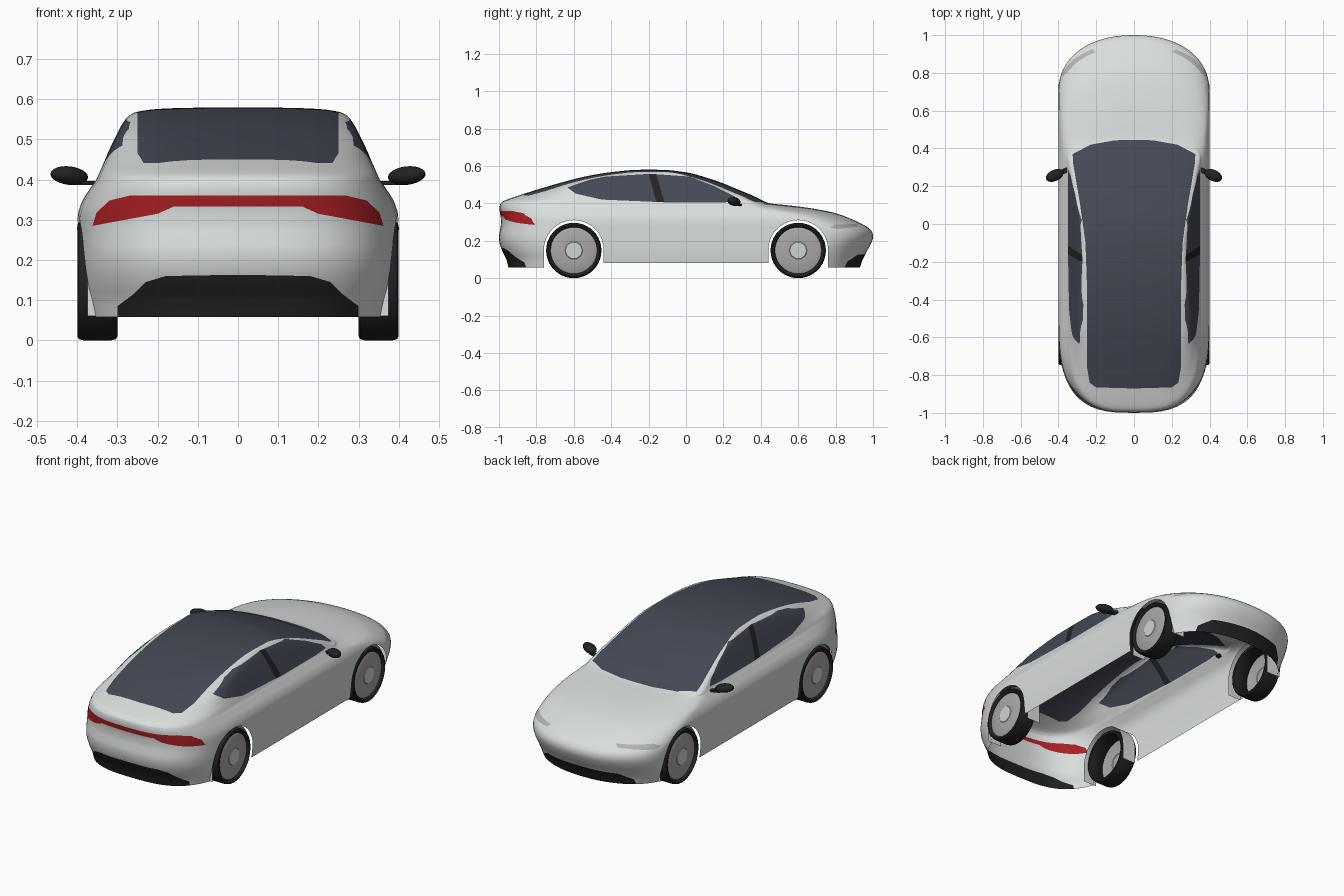
import bpy, bmesh, math
from mathutils import Vector, Matrix

if "Cube" in bpy.data.objects:
    bpy.data.objects.remove(bpy.data.objects["Cube"])

# ---------- materials ----------
COLORS = {
    "body_paint": (0.70, 0.735, 0.715), "glass": (0.058, 0.066, 0.088),
    "black_trim": (0.016, 0.016, 0.016), "tail_red": (0.40, 0.014, 0.016),
    "headlight": (0.45, 0.45, 0.46), "rim_grey": (0.40, 0.38, 0.40),
    "hub_light": (0.64, 0.66, 0.66)}
MATS = {}
for n, c in COLORS.items():
    MATS[n] = bpy.data.materials.new(n)
    MATS[n].diffuse_color = (*c, 1)


def finish(name, bm, mats, angle=40):
    """Turn a right-hand half into a mirrored, smooth-shaded object."""
    bmesh.ops.recalc_face_normals(bm, faces=bm.faces[:])
    me = bpy.data.meshes.new(name)
    bm.to_mesh(me)
    bm.free()
    for m in mats:
        me.materials.append(MATS[m])
    me.shade_smooth()
    me.set_sharp_from_angle(angle=math.radians(angle))
    ob = bpy.data.objects.new(name, me)
    bpy.context.collection.objects.link(ob)
    mod = ob.modifiers.new("Mirror", 'MIRROR')
    mod.use_clip = True
    mod.merge_threshold = 0.0005
    return ob


def inside(p, poly):
    hit = False
    for (ax, ay), (bx, by) in zip(poly, poly[1:] + poly[:1]):
        if (ay > p[1]) != (by > p[1]) and p[0] < (bx - ax) * (p[1] - ay) / (by - ay) + ax:
            hit = not hit
    return hit


def paint(bm, poly, axes, mat, ok):
    """Cut a polygon, seen along one axis, into the skin; colour it or delete it."""
    i, j = axes
    for a, b in zip(poly, poly[1:] + poly[:1]):
        lo = [min(a[k], b[k]) - 1e-4 for k in (0, 1)]
        hi = [max(a[k], b[k]) + 1e-4 for k in (0, 1)]
        faces = []
        for f in bm.faces:
            if ok(f.calc_center_median()):
                u = [v.co[i] for v in f.verts]
                w = [v.co[j] for v in f.verts]
                if max(u) > lo[0] and min(u) < hi[0] and max(w) > lo[1] and min(w) < hi[1]:
                    faces.append(f)
        co, no = Vector((0, 0, 0)), Vector((0, 0, 0))
        co[i], co[j] = a
        no[i], no[j] = b[1] - a[1], a[0] - b[0]
        geom = set(faces)
        for f in faces:
            geom.update(f.edges)
            geom.update(f.verts)
        if faces:
            bmesh.ops.bisect_plane(bm, geom=list(geom), dist=1e-5, plane_co=co,
                                   plane_no=no.normalized())
    picked = []
    for f in bm.faces:
        c = f.calc_center_median()
        if ok(c) and inside((c[i], c[j]), poly):
            picked.append(f)
    if mat is None:
        bmesh.ops.delete(bm, geom=picked, context='FACES')
    else:
        for f in picked:
            f.material_index = mat


# ---------- body: stacked plan outlines ----------
# height, front y, rear y, half width, front corner length, rear corner length
LEVELS = [
    (.058, .93, -.95, .388, .3, .5), (.10, .945, -.96, .394, .3, .5),
    (.14, .965, -.98, .398, .3, .5), (.18, .987, -.995, .4, .3, .5),
    (.22, 1.0, -1.0, .4, .3, .5), (.255, .99, -.995, .4, .3, .5),
    (.285, .95, -.99, .4, .3, .5), (.32, .875, -.99, .397, .3, .5),
    (.35, .79, -.995, .386, .3, .5), (.375, .66, -.997, .37, .3, .47),
    (.39, .54, -.995, .36, .22, .45), (.40, .45, -.99, .353, .1, .43),
    (.415, .41, -.97, .346, .1, .42), (.44, .36, -.9, .335, .1, .42),
    (.475, .275, -.79, .32, .1, .35), (.51, .19, -.67, .303, .1, .25),
    (.54, .1, -.555, .287, .1, .25), (.56, .03, -.45, .27, .1, .25),
    (.57, -.03, -.37, .245, .1, .2), (.577, -.09, -.3, .18, .08, .13),
    (.58, -.17, -.23, .04, .02, .03)]


def spline_rows(rows, sub):
    out = []
    for k in range(len(rows) - 1):
        p0, p1, p2 = rows[max(k - 1, 0)], rows[k], rows[k + 1]
        p3 = rows[min(k + 2, len(rows) - 1)]
        for s in range(sub):
            t = s / sub
            out.append([b + .5 * t * (c - a + t * (2 * a - 5 * b + 4 * c - d + t * (3 * (b - c) + d - a)))
                        for a, b, c, d in zip(p0, p1, p2, p3)])
    return out + [list(rows[-1])]


def outline(z, front, rear, w, lf, lr, n=14):
    pts = []
    for k in range(n + 1):
        a = k / n * math.pi / 2
        e = 2 / 2.2
        pts.append((w * math.sin(a) ** e, front - lf + lf * max(math.cos(a), 0) ** e, z))
    y0, y1 = front - lf, rear + lr
    pts += [(w, y0 + (y1 - y0) * k / n, z) for k in range(1, n)]
    for k in range(n, -1, -1):
        a = k / n * math.pi / 2
        e = 2 / 3
        pts.append((w * math.sin(a) ** e, rear + lr - lr * max(math.cos(a), 0) ** e, z))
    return pts


bm = bmesh.new()
rings = [[bm.verts.new(p) for p in outline(*r)] for r in spline_rows(LEVELS, 4)]
for r0, r1 in zip(rings, rings[1:]):
    for k in range(len(r0) - 1):
        bm.faces.new((r0[k], r0[k + 1], r1[k + 1], r1[k]))
bm.faces.new(rings[-1])
bmesh.ops.remove_doubles(bm, verts=bm.verts[:], dist=1e-5)

BODY = ["body_paint", "glass", "black_trim", "tail_red", "headlight"]
XY, XZ, YZ = (0, 1), (0, 2), (1, 2)
# windscreen, roof and rear glass in one sheet
paint(bm, [(-.05, .447), (.1, .443), (.23, .42), (.325, .37), (.322, .32), (.285, .1), (.257, -.1),
           (.25, -.3), (.25, -.75), (.235, -.84), (.2, -.865), (-.05, -.872)],
      XY, 1, lambda c: c.z > .385)
# side windows and door pillar
paint(bm, [(.285, .41), (.26, .437), (.155, .49), (.02, .543), (-.19, .558), (-.43, .543), (-.51, .527),
           (-.635, .485), (-.59, .452), (-.45, .42), (-.1, .405), (.2, .405)],
      YZ, 1, lambda c: c.x > .2 and c.z > .38)
paint(bm, [(-.2, .558), (-.16, .556), (-.115, .4055), (-.158, .4075)],
      YZ, 2, lambda c: c.x > .2 and c.z > .38)
# tail light band
paint(bm, [(-.05, .36), (.27, .36), (.32, .348), (.352, .318), (.362, .285), (.2, .315), (.16, .333),
           (-.05, .333)], XZ, 3, lambda c: c.y < -.7)
# headlights
paint(bm, [(.77, .27), (.8, .287), (.91, .289), (.925, .276), (.81, .262)],
      YZ, 4, lambda c: c.y > .7 and c.x > .1)
# dark lower panels, rear and front
paint(bm, [(-.05, 0), (.3, 0), (.3, .085), (.26, .115), (.23, .145), (.18, .16), (-.05, .164)],
      XZ, 2, lambda c: c.y < -.75 and c.z < .2)
paint(bm, [(-.05, 0), (.29, 0), (.28, .09), (.22, .125), (-.05, .132)],
      XZ, 2, lambda c: c.y > .75 and c.z < .2)
# raised sill, then wheel arches
paint(bm, [(-.46, 0), (.46, 0), (.46, .08), (-.46, .08)], YZ, None, lambda c: c.x > .3 and c.z < .2)
for cy in (-.6, .6):
    arch = [(cy + .16 * math.cos(a), .15 + .16 * math.sin(a))
            for a in (math.pi * k / 20 for k in range(21))]
    paint(bm, arch + [(cy - .16, 0), (cy + .16, 0)], YZ, None, lambda c: c.x > .25 and c.z < .36)
finish("car_body", bm, BODY, 60)


# ---------- wheels and arch liners ----------
def lathe(bm, profile, cy, cz, seg=40, a0=0.0, a1=2 * math.pi, mat=0):
    """Spin (radius, x) points about a sideways axle."""
    prev = None
    for k in range(seg + 1):
        a = a0 + (a1 - a0) * k / seg
        row = [bm.verts.new((x, cy + r * math.cos(a), cz + r * math.sin(a))) for r, x in profile]
        if prev:
            for q in range(len(row) - 1):
                bm.faces.new((prev[q], prev[q + 1], row[q + 1], row[q])).material_index = mat
        prev = row
    bmesh.ops.remove_doubles(bm, verts=bm.verts[:], dist=1e-5)


for label, cy in (("rear", -.6), ("front", .6)):
    bm = bmesh.new()
    lathe(bm, [(.124, .388), (.13, .397), (.138, .4), (.145, .396), (.148, .385), (.148, .315),
               (.145, .304), (.138, .3), (.128, .302), (.124, .312), (.124, .388)], cy, .148)
    finish(label + "_tyres", bm, ["black_trim"])
    bm = bmesh.new()
    lathe(bm, [(.126, .386), (.11, .392), (.06, .394), (.0, .395)], cy, .148)
    finish(label + "_rims", bm, ["rim_grey"])
    bm = bmesh.new()
    lathe(bm, [(.05, .392), (.045, .397), (.0, .398)], cy, .148, 10)
    finish(label + "_hubs", bm, ["hub_light"])
    bm = bmesh.new()
    lathe(bm, [(.161, .29), (.161, .375)], cy, .15, 24, 0, math.pi)
    for s in (-1, 1):
        y = cy + s * .161
        bm.faces.new([bm.verts.new(p) for p in
                      ((.29, y, .15), (.375, y, .15), (.375, y, .06), (.29, y, .06))])
    finish(label + "_arch_liners", bm, ["body_paint"])

# ---------- door mirrors ----------
bm = bmesh.new()
place = Matrix.Translation((.42, .257, .41)) @ Matrix.Rotation(math.radians(-25), 4, 'Z') \
    @ Matrix.Rotation(math.radians(-6), 4, 'Y') @ Matrix.Diagonal((.05, .03, .023, 1))
bmesh.ops.create_uvsphere(bm, u_segments=20, v_segments=12, radius=1, matrix=place)
arm = Matrix.Translation((.37, .28, .392)) @ Matrix.Rotation(math.radians(-20), 4, 'Z') \
    @ Matrix.Diagonal((.07, .025, .01, 1))
bmesh.ops.create_cube(bm, size=1, matrix=arm)
finish("door_mirrors", bm, ["black_trim"])

for m in bpy.data.materials:
    if m.users and not m.is_grease_pencil:
        m.use_nodes = True
        m.node_tree.nodes["Principled BSDF"].inputs["Base Color"].default_value = m.diffuse_color
